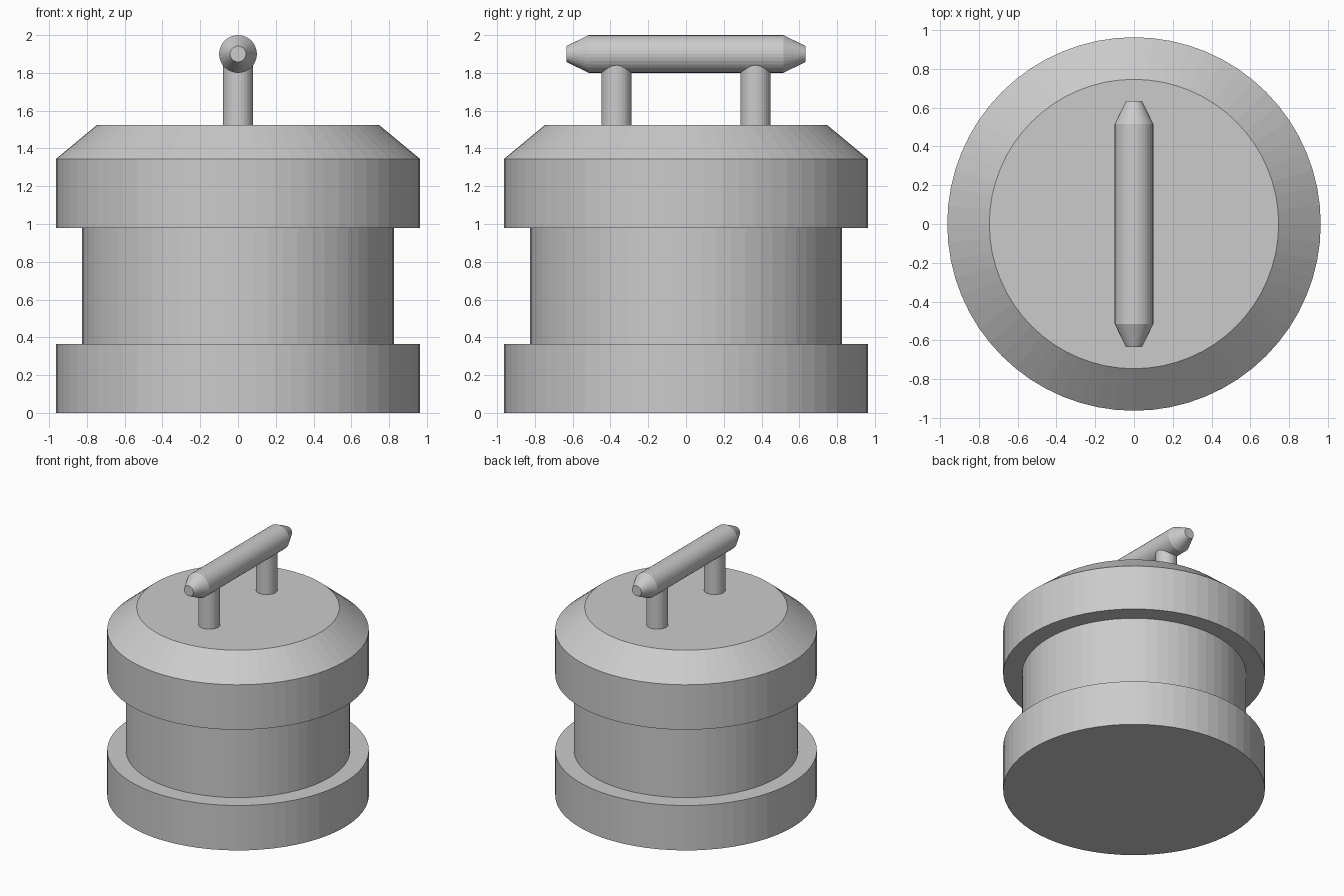
import bpy, bmesh
from math import cos, sin, pi, radians

if "Cube" in bpy.data.objects:
    bpy.data.objects.remove(bpy.data.objects["Cube"])


def lathe(name, profile, sides, location=(0, 0, 0), rotation=(0, 0, 0)):
    """Closed solid of revolution from (radius, height) pairs."""
    bm = bmesh.new()
    rings = [[bm.verts.new((r * cos(2 * pi * i / sides), r * sin(2 * pi * i / sides), z))
              for i in range(sides)] for r, z in profile]
    for low, high in zip(rings, rings[1:]):
        for i in range(sides):
            j = (i + 1) % sides
            bm.faces.new((low[i], low[j], high[j], high[i]))
    bm.faces.new(rings[0][::-1])
    bm.faces.new(rings[-1])
    mesh = bpy.data.meshes.new(name)
    bm.to_mesh(mesh)
    bm.free()
    obj = bpy.data.objects.new(name, mesh)
    obj.location, obj.rotation_euler = location, rotation
    bpy.context.collection.objects.link(obj)
    return obj


# Drum body: base band, recessed waist, upper band with sloped shoulder
lathe("drum_body", [(0.963, 0), (0.963, 0.365), (0.825, 0.365), (0.825, 0.98),
                    (0.963, 0.98), (0.963, 1.345), (0.746, 1.525)], 64)

# Handle posts, running up into the grip
for side, y in (("front", -0.368), ("back", 0.368)):
    lathe(side + "_handle_post", [(0.08, 1.525), (0.08, 1.88)], 32, (0, y, 0))

# Horizontal grip with tapered ends
grip = lathe("handle_grip", [(0.042, -0.633), (0.1, -0.515), (0.1, 0.515), (0.042, 0.633)],
             32, (0, 0, 1.9), (radians(90), 0, 0))
